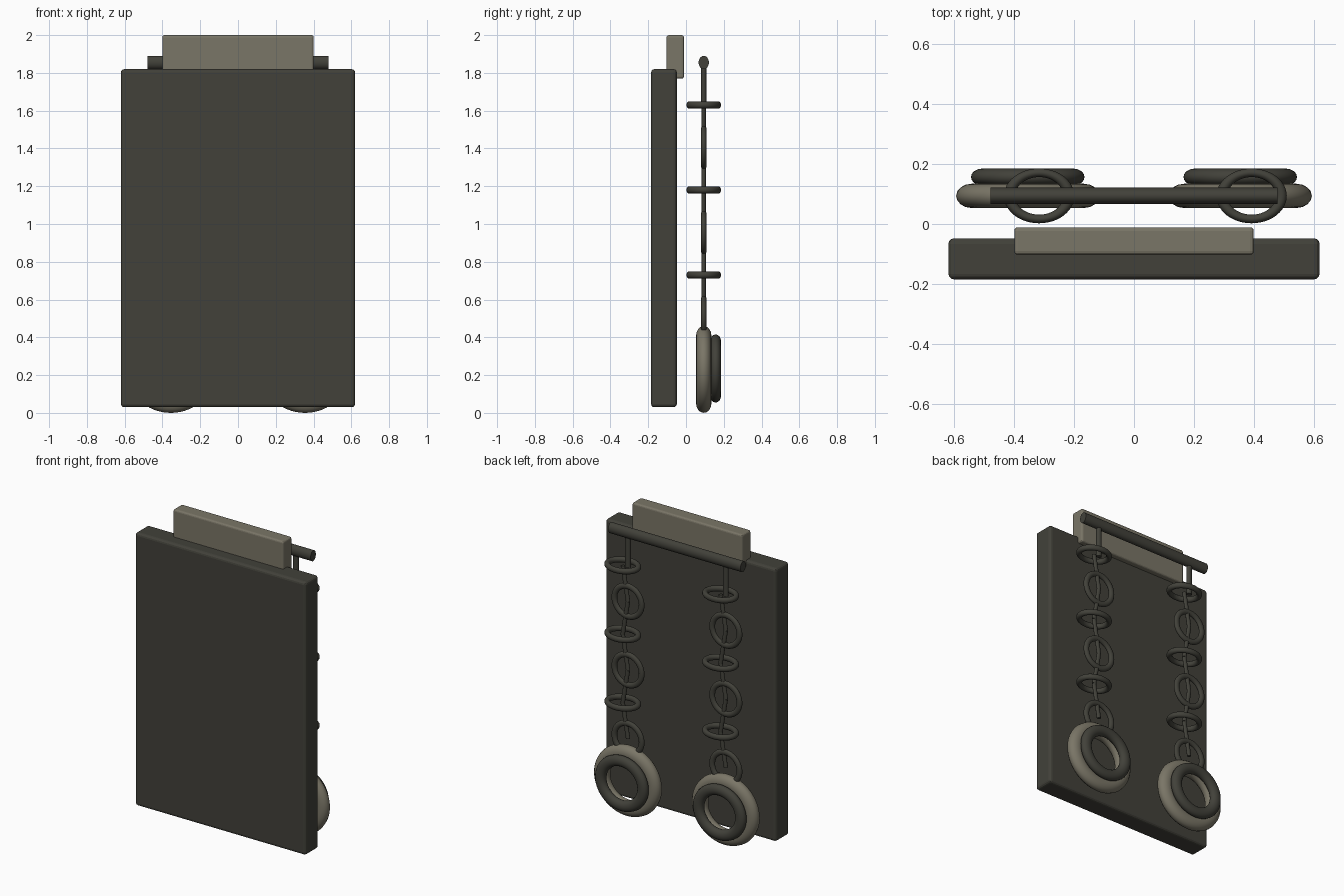
import bpy, math
from mathutils import Vector

if "Cube" in bpy.data.objects:
    bpy.data.objects.remove(bpy.data.objects["Cube"])


def material(name, rgb):
    m = bpy.data.materials.new(name)
    m.diffuse_color = (*rgb, 1)
    m.use_nodes = True
    m.node_tree.nodes["Principled BSDF"].inputs["Base Color"].default_value = m.diffuse_color
    return m


DARK = material("dark olive grey", (0.054, 0.053, 0.042))
TAN = material("warm stone grey", (0.195, 0.180, 0.135))
DEPTH = 0.78    # round parts are flattened front to back
Y = 0.094       # plane in which bar, chains and rings hang


def finish(name, mat, smooth=True):
    o = bpy.context.object
    o.name = name
    o.data.materials.append(mat)
    bpy.ops.object.transform_apply(location=False)
    if smooth:
        bpy.ops.object.shade_smooth_by_angle(angle=math.radians(40))
    return o


def box(name, lo, hi, mat, bevel):
    lo, hi = Vector(lo), Vector(hi)
    bpy.ops.mesh.primitive_cube_add(size=1, location=(lo + hi) / 2)
    bpy.context.object.scale = hi - lo
    o = finish(name, mat, False)
    b = o.modifiers.new("rounded edges", 'BEVEL')
    b.width, b.segments = bevel, 3


def ring(name, loc, major, minor, mat, upright, scale=(1, DEPTH, 1), segs=48):
    bpy.ops.mesh.primitive_torus_add(major_radius=major, minor_radius=minor,
                                     major_segments=segs, minor_segments=16)
    o = bpy.context.object
    if upright:
        o.rotation_euler.x = math.pi / 2
        bpy.ops.object.transform_apply(location=False)
    o.location, o.scale = loc, scale
    finish(name, mat)


def rod(name, a, b, radius, mat, verts=20):
    a, b = Vector(a), Vector(b)
    bpy.ops.mesh.primitive_cylinder_add(vertices=verts, radius=radius, depth=(b - a).length)
    o = bpy.context.object
    o.rotation_euler = (b - a).to_track_quat('Z', 'Y').to_euler()
    bpy.ops.object.transform_apply(location=False)
    o.location, o.scale = (a + b) / 2, (1, DEPTH, 1)
    finish(name, mat)


# panel, top block and hanging bar
box("main_panel", (-0.62, -0.185, 0.03), (0.62, -0.048, 1.82), DARK, 0.018)
box("top_block", (-0.4, -0.103, 1.77), (0.4, -0.011, 2.0), TAN, 0.012)
rod("hanging_bar", (-0.48, Y, 1.855), (0.48, Y, 1.855), 0.035, DARK, 32)

for side, x in (("left", -0.355), ("right", 0.355)):
    # hanger and chain: links alternate flat and upright, joined by slanted pins
    rod(side + "_hanger", (x, Y, 1.855), (x, Y, 1.63), 0.018, DARK)
    previous = None
    for i in range(6):
        flat = i % 2 == 0
        p = (x + (0.038 if flat else 0), Y, 1.63 - 0.225 * i)
        ring(f"{side}_link_{i}", p, 0.099, 0.0185, DARK, not flat)
        if previous:
            rod(f"{side}_pin_{i}", previous, p, 0.014, DARK)
        previous = p
    # end ring with a smaller ring on its back
    ring(side + "_end_ring", (x, Y, 0.23), 0.185, 0.052, TAN, True, (1.01, DEPTH, 0.97), 64)
    ring(side + "_end_ring_trim", (x, 0.157, 0.235), 0.15, 0.036, DARK, True, (1.02, DEPTH, 0.97), 64)
